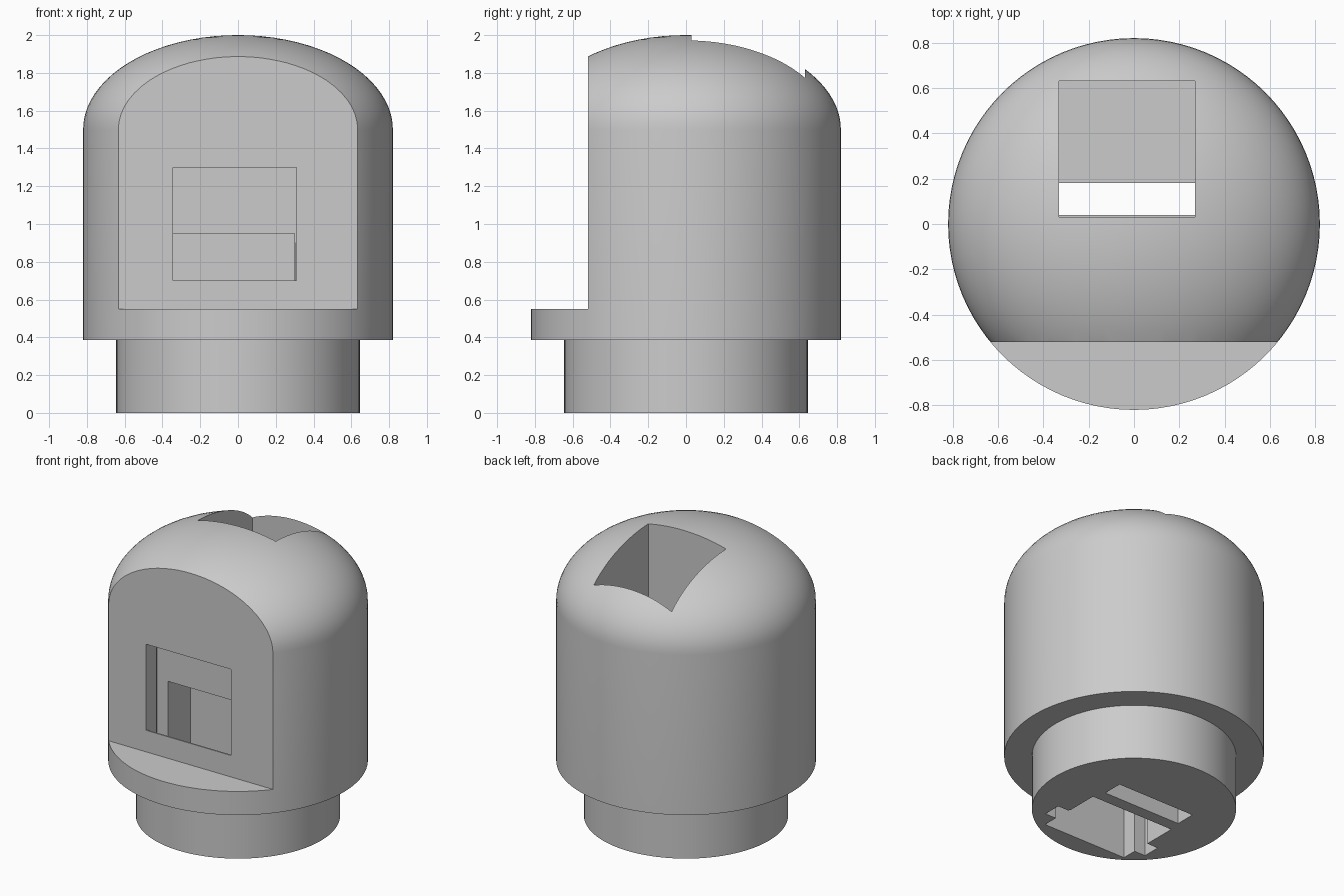
import bpy, bmesh, math
from mathutils import Vector

if "Cube" in bpy.data.objects:
    bpy.data.objects.remove(bpy.data.objects["Cube"])

grey = bpy.data.materials.new("plain grey")
grey.diffuse_color = (0.6, 0.6, 0.6, 1)
grey.use_nodes = True
grey.node_tree.nodes["Principled BSDF"].inputs["Base Color"].default_value = grey.diffuse_color


def link(name, bm):
    bmesh.ops.recalc_face_normals(bm, faces=bm.faces)
    mesh = bpy.data.meshes.new(name)
    bm.to_mesh(mesh)
    bm.free()
    obj = bpy.data.objects.new(name, mesh)
    bpy.context.collection.objects.link(obj)
    return obj


def lathe(name, profile, sides):
    """Spin a radius/height profile around z."""
    bm = bmesh.new()
    verts = [bm.verts.new((r, 0, z)) for r, z in profile]
    edges = [bm.edges.new(pair) for pair in zip(verts, verts[1:])]
    bmesh.ops.spin(bm, geom=verts + edges, cent=(0, 0, 0), axis=(0, 0, 1),
                   angle=2 * math.pi, steps=sides)
    bmesh.ops.remove_doubles(bm, verts=bm.verts, dist=1e-5)
    return link(name, bm)


def box(name, x, y, z):
    bm = bmesh.new()
    bmesh.ops.create_cube(bm, size=1)
    for v in bm.verts:
        v.co = Vector([(b + a) / 2 + c * (b - a) for c, (a, b) in zip(v.co, (x, y, z))])
    return link(name, bm)


def cut(obj, x, y, z):
    """Subtract a box from the object and discard the cutter."""
    cutter = box("cutter", x, y, z)
    cutter.hide_render = True
    mod = obj.modifiers.new("cut", 'BOOLEAN')
    mod.operation = 'DIFFERENCE'
    mod.solver = 'EXACT'
    mod.object = cutter
    bpy.context.view_layer.update()
    result = bpy.data.meshes.new_from_object(
        obj.evaluated_get(bpy.context.evaluated_depsgraph_get()))
    obj.modifiers.clear()
    obj.data = result
    bpy.data.objects.remove(cutter)


# Domed housing with a narrower foot
R, SHOULDER, TOP = 0.82, 1.5, 2.0
profile = [(0, 0), (0.645, 0), (0.645, 0.385), (R, 0.385)]
STEPS = 20
for i in range(STEPS):
    a = math.pi / 2 * i / STEPS
    profile.append((R * math.cos(a), SHOULDER + (TOP - SHOULDER) * math.sin(a)))
profile.append((0, TOP))
housing = lathe("domed_housing", profile, 96)

# Flat front face above the ledge
cut(housing, (-1, 1), (-1, -0.52), (0.55, 2.2))

# Front window, and the chamber below it that opens through the foot
cut(housing, (-0.345, 0.31), (-0.6, -0.28), (0.70, 1.30))
cut(housing, (-0.345, 0.305), (-0.51, -0.27), (-0.1, 0.9))
# Rear part of the chamber, slightly shorter in the foot
cut(housing, (-0.345, 0.30), (-0.30, -0.03), (0.42, 0.95))
cut(housing, (-0.345, 0.30), (-0.30, -0.045), (-0.1, 0.5))
# Vertical slide groove on both sides of the chamber
cut(housing, (-0.43, 0.39), (-0.405, -0.28), (-0.1, 1.30))

# Top pocket and the slot that runs down through the foot
cut(housing, (-0.33, 0.27), (0.03, 0.63), (0.70, 2.2))
cut(housing, (-0.33, 0.27), (0.04, 0.18), (-0.1, 0.9))

housing.data.materials.clear()
housing.data.materials.append(grey)
for p in housing.data.polygons:
    p.material_index = 0
housing.select_set(True)
bpy.context.view_layer.objects.active = housing
bpy.ops.object.shade_smooth_by_angle(angle=math.radians(30))
